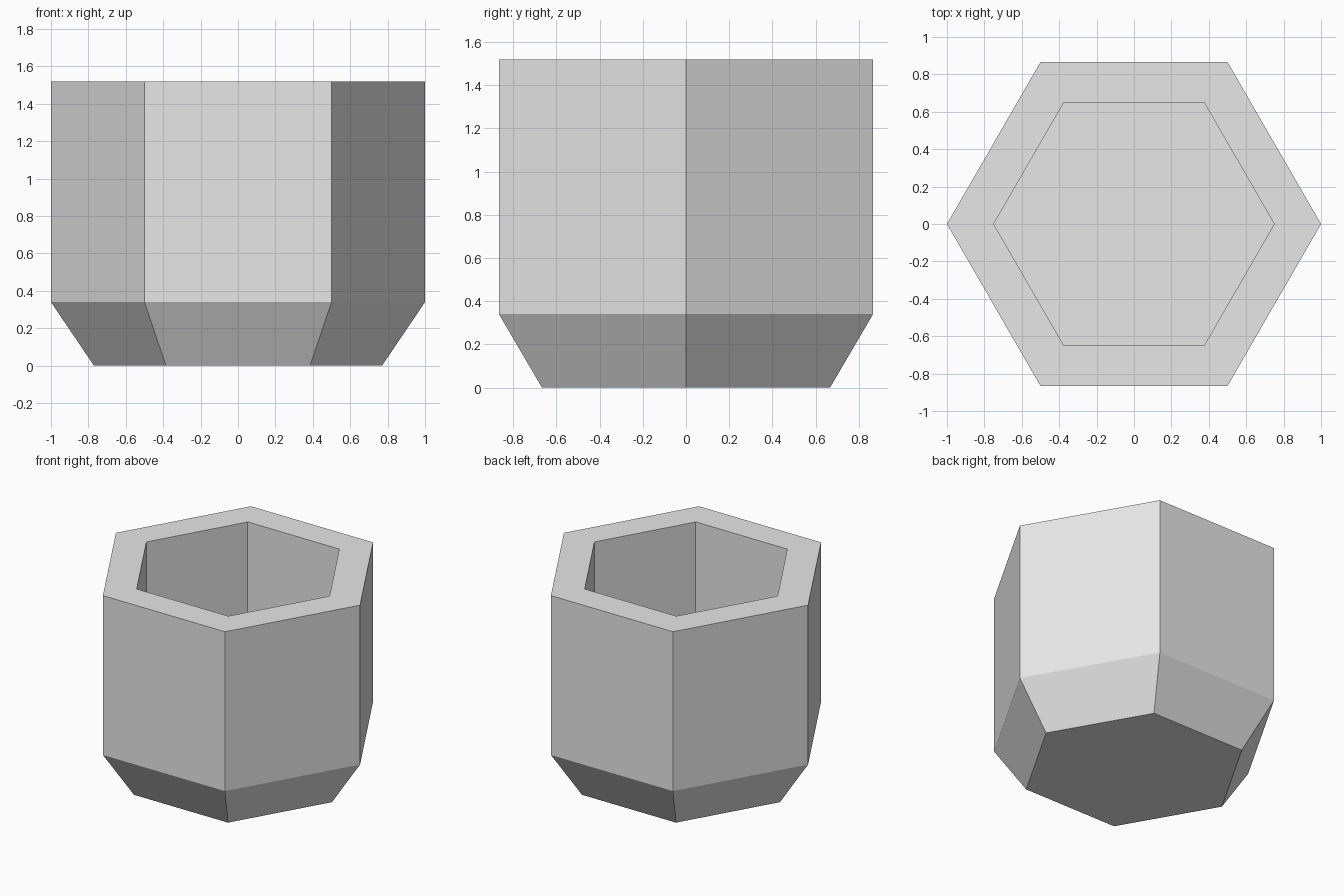
import bpy
import bmesh
from math import cos, sin, pi

default = bpy.data.objects.get("Cube")
if default:
    bpy.data.objects.remove(default, do_unlink=True)

SIDES = 6

# Plain grey material
grey = bpy.data.materials.new("plain grey")
grey.use_nodes = True
colour = (0.8, 0.8, 0.8, 1.0)
grey.diffuse_color = colour
grey.node_tree.nodes["Principled BSDF"].inputs["Base Color"].default_value = colour

# Profile of (radius, height): tapered foot, wall, rim, cavity
profile = [(0.77, 0.0), (1.0, 0.34), (1.0, 1.52), (0.75, 1.52), (0.75, 0.34)]

bm = bmesh.new()
rings = [[bm.verts.new((r * cos(2 * pi * i / SIDES), r * sin(2 * pi * i / SIDES), z))
          for i in range(SIDES)] for r, z in profile]

# Side strips between neighbouring rings
for low, high in zip(rings, rings[1:]):
    for i in range(SIDES):
        j = (i + 1) % SIDES
        bm.faces.new((low[i], low[j], high[j], high[i]))

# Underside and cavity floor
bm.faces.new(rings[0][::-1])
bm.faces.new(rings[-1])
bmesh.ops.recalc_face_normals(bm, faces=bm.faces)

mesh = bpy.data.meshes.new("hexagonal_pot")
bm.to_mesh(mesh)
bm.free()
mesh.materials.append(grey)
pot = bpy.data.objects.new("hexagonal_pot", mesh)
bpy.context.collection.objects.link(pot)
